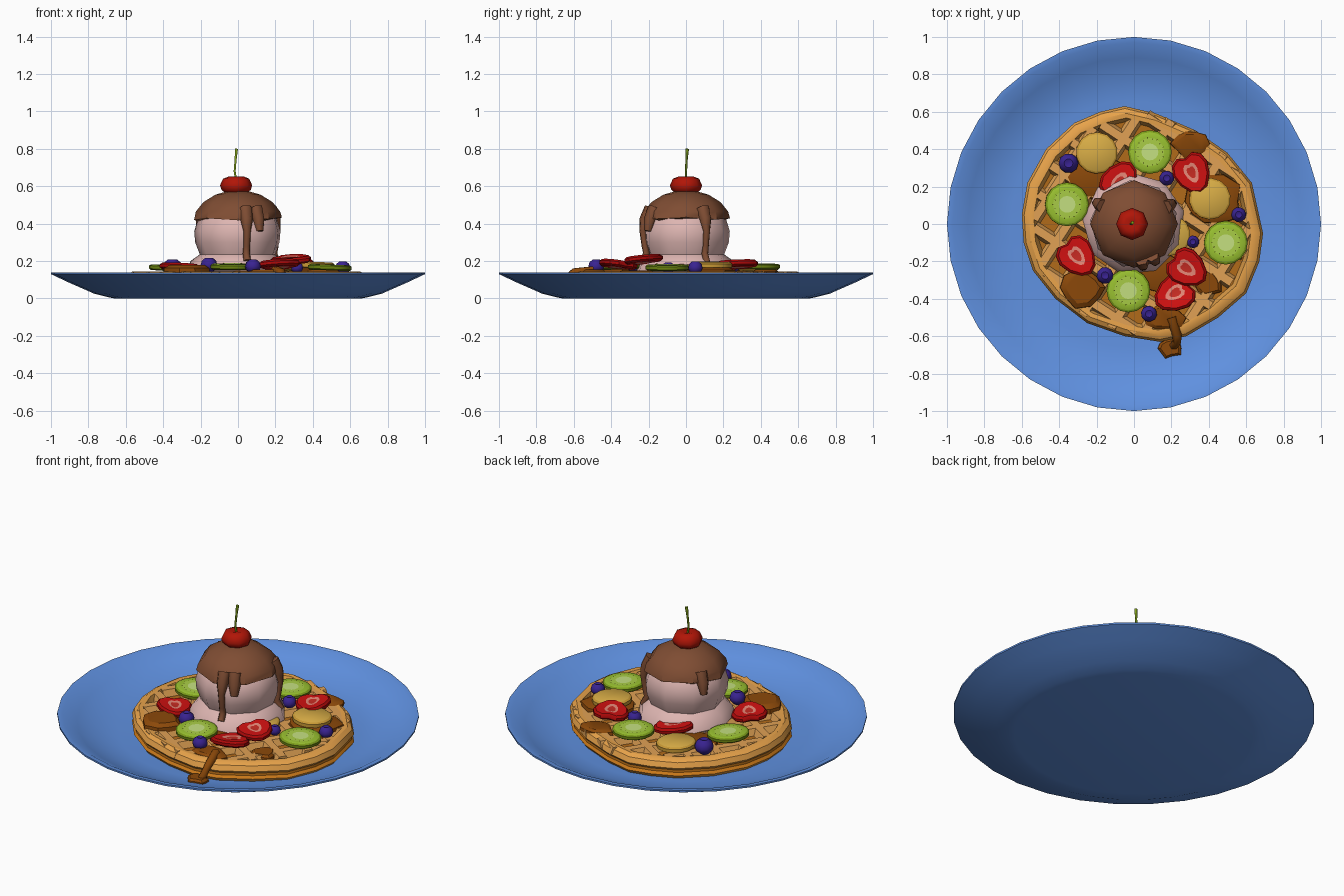
import bpy, bmesh, math, random
from mathutils import Vector

if "Cube" in bpy.data.objects:
    bpy.data.objects.remove(bpy.data.objects["Cube"])
random.seed(4)
MATS = {}

def mat(hexcol):
    if hexcol not in MATS:
        m = bpy.data.materials.new("colour_" + hexcol)
        rgb = [(int(hexcol[i:i + 2], 16) / 255) ** 2.2 for i in (0, 2, 4)]
        m.diffuse_color = (*rgb, 1)
        m.use_nodes = True
        m.node_tree.nodes["Principled BSDF"].inputs["Base Color"].default_value = m.diffuse_color
        MATS[hexcol] = m
    return MATS[hexcol]

def loft(name, rings, cols, loc=(0, 0, 0), rot=(0, 0, 0), smooth=None):
    """Skin a stack of equal-length rings; cols = bottom cap, bands..., top cap."""
    bm = bmesh.new()
    vs = [[bm.verts.new(p) for p in r] for r in rings]
    n = len(vs[0])
    if isinstance(cols, str):
        cols = [cols] * (len(rings) + 1)
    names = list(dict.fromkeys(cols))
    bm.faces.new(vs[0][::-1]).material_index = names.index(cols[0])
    for k in range(len(vs) - 1):
        for i in range(n):
            j = (i + 1) % n
            f = bm.faces.new((vs[k][i], vs[k][j], vs[k + 1][j], vs[k + 1][i]))
            f.material_index = names.index(cols[k + 1])
    bm.faces.new(vs[-1]).material_index = names.index(cols[-1])
    return finish(name, bm, names, loc, rot, smooth)

def finish(name, bm, names, loc=(0, 0, 0), rot=(0, 0, 0), smooth=None):
    me = bpy.data.meshes.new(name)
    bm.to_mesh(me)
    bm.free()
    for c in names:
        me.materials.append(mat(c))
    ob = bpy.data.objects.new(name, me)
    bpy.context.collection.objects.link(ob)
    ob.location, ob.rotation_euler = loc, [math.radians(a) for a in rot]
    if smooth:
        bpy.ops.object.select_all(action='DESELECT')
        ob.select_set(True)
        bpy.context.view_layer.objects.active = ob
        bpy.ops.object.shade_smooth_by_angle(angle=math.radians(smooth))
    return ob

def circle(r, z, n, jitter=0):
    return [(r * math.cos(a), r * math.sin(a), z + random.uniform(-jitter, jitter))
            for a in (2 * math.pi * i / n for i in range(n))]

def lathe(name, prof, n, cols, loc=(0, 0, 0), rot=(0, 0, 0), smooth=None):
    return loft(name, [circle(r, z, n) for r, z in prof], cols, loc, rot, smooth)

def scaled(outline, s, z, c=(0, 0)):
    return [(c[0] + (x - c[0]) * s, c[1] + (y - c[1]) * s, z) for x, y in outline]

def tube(name, pts, col, r):
    cu = bpy.data.curves.new(name, 'CURVE')
    cu.dimensions, cu.bevel_depth, cu.bevel_resolution, cu.use_fill_caps = '3D', 1, 1, True
    sp = cu.splines.new('POLY')
    sp.points.add(len(pts) - 1)
    for p, q, rad in zip(sp.points, pts, r):
        p.co, p.radius = (*q, 1), rad
    cu.materials.append(mat(col))
    ob = bpy.data.objects.new(name, cu)
    bpy.context.collection.objects.link(ob)

# plate
lathe("plate", [(.66, 0), (.70, .008), (.77, .026), (.90, .083), (1, .13), (1, .14), (.97, .138),
                (.89, .095), (.77, .05), (.66, .035)], 32, "6090E0", smooth=40)

# waffle body: lumpy outline, grooved side, raised rim, sunken floor
C = (.04, 0)
outline = [(.69, -.05), (.63, .22), (.50, .38), (.33, .5), (.12, .59), (-.05, .63), (-.18, .60),
           (-.32, .54), (-.47, .40), (-.57, .22), (-.6, .05), (-.59, -.1), (-.54, -.25),
           (-.42, -.4), (-.25, -.53), (-.05, -.6), (.14, -.63), (.28, -.6), (.45, -.5),
           (.6, -.37), (.67, -.2)]
body, dark = "E8A24C", "C87820"
levels = [(.9, .015), (.97, .03), (1, .055), (.98, .07), (.98, .085), (1, .1), (.98, .13),
          (.94, .145), (.9, .143), (.87, .105)]
loft("waffle", [scaled(outline, s, z, C) for s, z in levels],
     [dark, dark, body, dark, dark, body, body, body, body, "D89848", "B06A20"], smooth=35)

# waffle ridges: two crossing sets of tapered bars
bm = bmesh.new()
for ang in (-33, 57):
    u = Vector((math.cos(math.radians(ang)), math.sin(math.radians(ang)), 0))
    v = Vector((-u.y, u.x, 0))
    for k in range(-3, 4):
        d = k * .165
        h = math.sqrt(.575 ** 2 - d * d)
        ends = []
        for t in (-h, h):
            o = Vector((C[0], C[1], 0)) + u * t + v * d
            ends.append([bm.verts.new(o + v * w + Vector((0, 0, z)))
                         for w, z in ((-.04, .1), (.04, .1), (.022, .143), (-.022, .143))])
        for i in range(4):
            j = (i + 1) % 4
            bm.faces.new((ends[0][i], ends[0][j], ends[1][j], ends[1][i]))
        for e in ends:
            bm.faces.new(e)
bmesh.ops.recalc_face_normals(bm, faces=bm.faces)
finish("waffle_ridges", bm, ["E0A055"])

# syrup pools
SYR = "8A4A12"
for i, (x, y, z, rx, ry, h) in enumerate([
        (-.27, -.34, .135, .13, .11, .045), (.42, .12, .13, .17, .14, .035),
        (.30, .43, .125, .1, .08, .03), (.15, -.5, .125, .12, .08, .03),
        (-.2, .25, .12, .16, .12, .03), (.1, -.25, .125, .16, .12, .025),
        (.19, -.665, .035, .07, .055, .03), (.4, -.32, .115, .08, .07, .03)]):
    ks = [random.uniform(.78, 1.1) for _ in range(10)]
    out = [(rx * k * math.cos(j * .6283), ry * k * math.sin(j * .6283)) for j, k in enumerate(ks)]
    loft(f"syrup_pool_{i}", [scaled(out, 1, 0), scaled(out, .98, h * .6), scaled(out, .75, h)],
         SYR, (x, y, z), smooth=35)
tube("syrup_drip", [(.2, -.5, .145), (.23, -.595, .14), (.23, -.635, .11), (.21, -.65, .05)],
     SYR, [.03, .025, .022, .025])

# ice cream scoop with skirt
lathe("ice_cream", [(.24, .12), (.275, .15), (.255, .2), (.205, .235), (.23, .3), (.235, .36),
                    (.21, .44), (.12, .5)], 9, "DDB4B0", rot=(0, 0, 15), smooth=50)

# chocolate cap and drips
rings = [circle(.2, .42, 8, .01), circle(.235, .425, 8, .015)] + \
        [circle(r, z, 8) for r, z in ((.225, .465), (.185, .515), (.12, .555), (.06, .572))]
loft("chocolate_cap", rings, "7E4E36", smooth=40)
for i, (a, low) in enumerate([(-78, .2), (28, .19), (-60, .36), (150, .34)]):
    ca, sa = math.cos(math.radians(a)), math.sin(math.radians(a))
    prof = [(.19, .48), (.222, .42), (.235, .36)]
    if low < .3:
        prof += [(.225, .28), (.215, .24), (.24, low)]
    tube(f"chocolate_drip_{i}", [(r * ca, r * sa, z) for r, z in prof], "7E4E36",
         [.04, .034, .02, .018, .02, .02][:len(prof)])

# cherry and stem
lathe("cherry", [(.045, .555), (.078, .58), (.086, .605), (.07, .64), (.04, .652), (.012, .643)],
      8, "B01C10", (-.01, 0, 0), smooth=50)
tube("cherry_stem", [(-.01, 0, .63), (-.018, 0, .68), (-.013, .003, .74), (-.008, .007, .8)],
     "80A020", [.006, .006, .006, .009])

# kiwi slices with seeds
for i, (x, y, z, rx, ry) in enumerate([(.085, .385, .155, 0, 0), (-.36, .105, .145, 0, 4),
                                       (.49, -.1, .15, 0, 2), (-.03, -.355, .155, 2, 0)]):
    lathe(f"kiwi_{i}", [(.107, 0), (.117, .007), (.117, .023), (.106, .03), (.076, .031), (.045, .031)],
          16, ["90B830", "6C8418", "6C8418", "7A9A20", "98C034", "A8CC48", "C4E080"],
          (x, y, z), (rx, ry, 0), 40)
    bm = bmesh.new()
    for k in range(18):
        a = k * math.pi / 9
        r = .068 + .008 * (k % 2)
        bm.faces.new([bm.verts.new(((r + p) * math.cos(a + q), (r + p) * math.sin(a + q), .033))
                      for p, q in ((-.005, 0), (0, -.035), (.005, 0), (0, .035))])
    bmesh.ops.recalc_face_normals(bm, faces=bm.faces)
    finish(f"kiwi_seeds_{i}", bm, ["3A3A10"], (x, y, z), (rx, ry, 0))

# banana slices
for i, (x, y, z) in enumerate([(-.2, .38, .145), (.405, .135, .16), (.19, -.06, .15)]):
    lathe(f"banana_{i}", [(.1, 0), (.111, .007), (.111, .027), (.1, .035)], 14,
          ["D8AC48", "C89838", "C89838", "C89838", "D8AC48"], (x, y, z), (0, 2, 10), 40)

# strawberry slices: rounded heart outline, tip along -y, pale core
heart = [(0, -.125), (.045, -.105), (.085, -.045), (.1, .02), (.085, .07), (.045, .095), (0, .08),
         (-.045, .095), (-.085, .07), (-.1, .02), (-.085, -.045), (-.045, -.105)]
core = [(x * .38, y * .5) for x, y in heart]
for i, (x, y, z, rot) in enumerate([(.31, .28, .165, (0, -6, 25)), (-.31, -.17, .15, (0, 5, 40)),
                                    (.28, -.23, .19, (0, -8, 55)), (.225, -.37, .165, (0, -8, -60)),
                                    (-.08, .22, .165, (5, 0, 150))]):
    loft(f"strawberry_{i}", [scaled(core, 1, 0), scaled(heart, .88, 0), scaled(heart, 1, .01),
                             scaled(heart, 1, .025), scaled(heart, .88, .036), scaled(core, 1, .035),
                             scaled(core, .6, .032)],
         ["E08070", "D01818", "A81010", "A81010", "A81010", "D01818", "E88878", "C83028"],
         (x, y, z), rot, 40)

# blueberries with a dimpled crown
for i, (x, y, z, r) in enumerate([(-.35, .325, .165, .053), (.175, .245, .17, .04),
                                  (.56, .05, .165, .04), (.315, -.095, .165, .034),
                                  (-.155, -.275, .18, .045), (.08, -.48, .172, .043)]):
    lathe(f"blueberry_{i}", [(r * a, r * b) for a, b in ((.5, -.8), (.9, -.4), (1, 0), (.85, .5),
                                                        (.45, .82), (.2, .72))],
          10, "3C2890", (x, y, z), (0, 0, 20 * i), 50)
